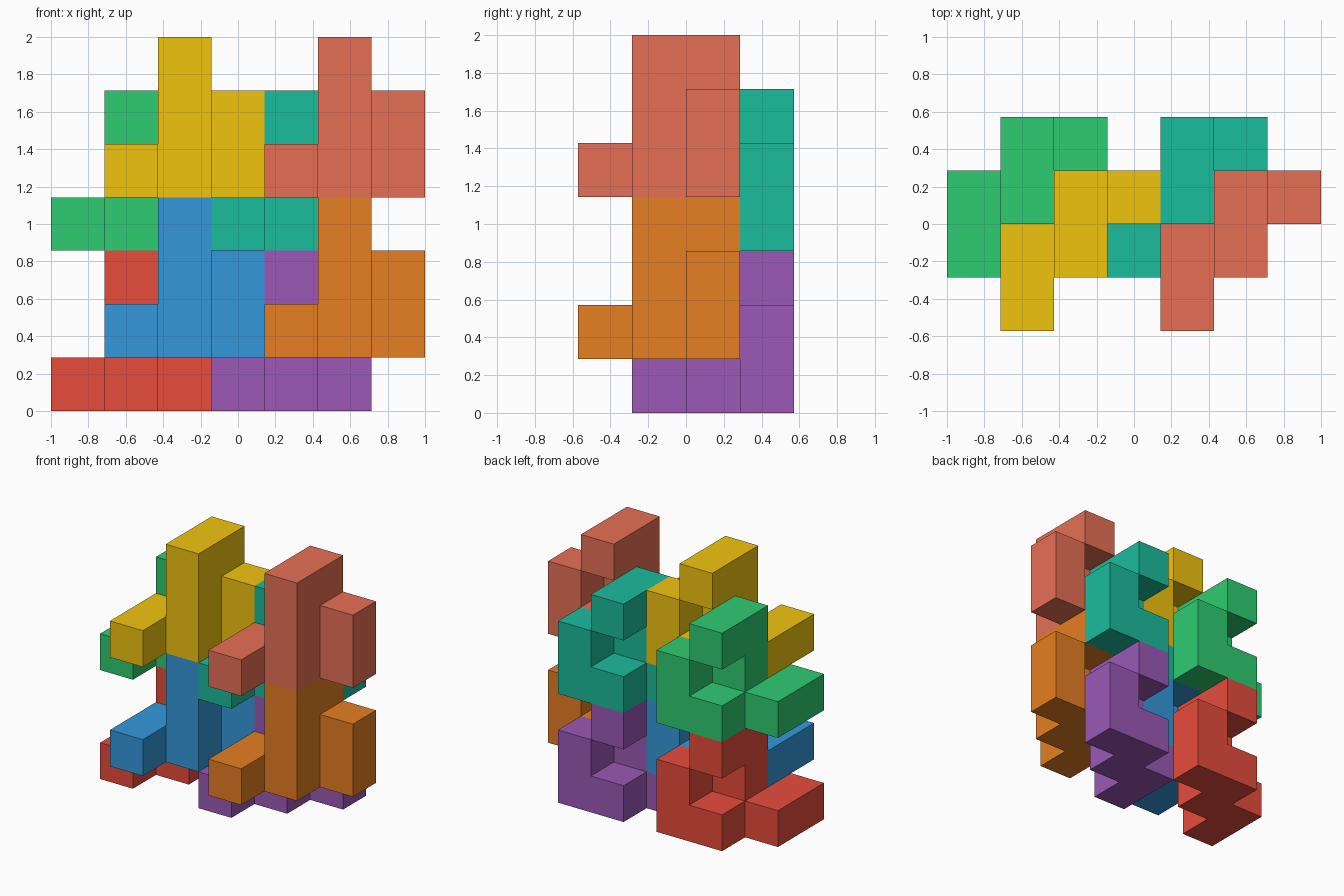
import bpy
import bmesh
from mathutils import Vector

if "Cube" in bpy.data.objects:
    bpy.data.objects.remove(bpy.data.objects["Cube"])

U = 2 / 7                       # edge of one cube cell
ORIGIN = Vector((-3.5, -2, 0))  # grid corner, in cells

# One nine-cell puzzle piece; all eight pieces are shifted copies of it
PIECE = [(1, 1, 0), (1, 1, 1), (1, 1, 2),   # upright column
         (1, 2, 0), (1, 2, 2),              # back stubs at foot and top
         (2, 2, 0), (2, 2, 1),              # side hook
         (0, 1, 0), (0, 0, 0)]              # front arm

AXES = [Vector((1, 0, 0)), Vector((0, 1, 0)), Vector((0, 0, 1))]


def linear(c):
    c /= 255
    return c / 12.92 if c <= 0.04045 else ((c + 0.055) / 1.055) ** 2.4


def make_piece(name, offset, rgb):
    filled = {tuple(a + b for a, b in zip(cell, offset)) for cell in PIECE}
    bm = bmesh.new()
    corners = {}

    def vert(p):
        key = tuple(round(v) for v in p)
        if key not in corners:
            corners[key] = bm.verts.new((Vector(key) + ORIGIN) * U)
        return corners[key]

    # Outer skin: a square wherever a cell has no neighbour in its piece
    for cell in sorted(filled):
        c = Vector(cell)
        for i in range(3):
            n, a, b = AXES[i], AXES[(i + 1) % 3], AXES[(i + 2) % 3]
            for side in (1, -1):
                if tuple(round(v) for v in c + n * side) in filled:
                    continue
                base = c + n if side > 0 else c
                quad = [base, base + a, base + a + b, base + b]
                bm.faces.new([vert(p) for p in quad[::side]])

    # Merge coplanar squares into clean flat faces
    bmesh.ops.dissolve_limit(bm, angle_limit=0.01, verts=bm.verts[:], edges=bm.edges[:])
    mesh = bpy.data.meshes.new(name)
    bm.to_mesh(mesh)
    bm.free()

    mat = bpy.data.materials.new(name + "_paint")
    mat.diffuse_color = [linear(v) for v in rgb] + [1]
    mat.use_nodes = True
    mat.node_tree.nodes["Principled BSDF"].inputs["Base Color"].default_value = mat.diffuse_color
    mesh.materials.append(mat)
    bpy.context.collection.objects.link(bpy.data.objects.new(name, mesh))


# Piece name, cell offset, colour
for name, offset, rgb in [
    ("red_piece", (0, 1, 0), (231, 76, 60)),
    ("purple_piece", (3, 1, 0), (155, 89, 182)),
    ("blue_piece", (1, 0, 1), (52, 152, 219)),
    ("orange_piece", (4, 0, 1), (230, 126, 34)),
    ("green_piece", (0, 1, 3), (46, 204, 113)),
    ("teal_piece", (3, 1, 3), (26, 188, 156)),
    ("yellow_piece", (1, 0, 4), (241, 196, 15)),
    ("salmon_piece", (4, 0, 4), (231, 112, 85)),
]:
    make_piece(name, offset, rgb)
